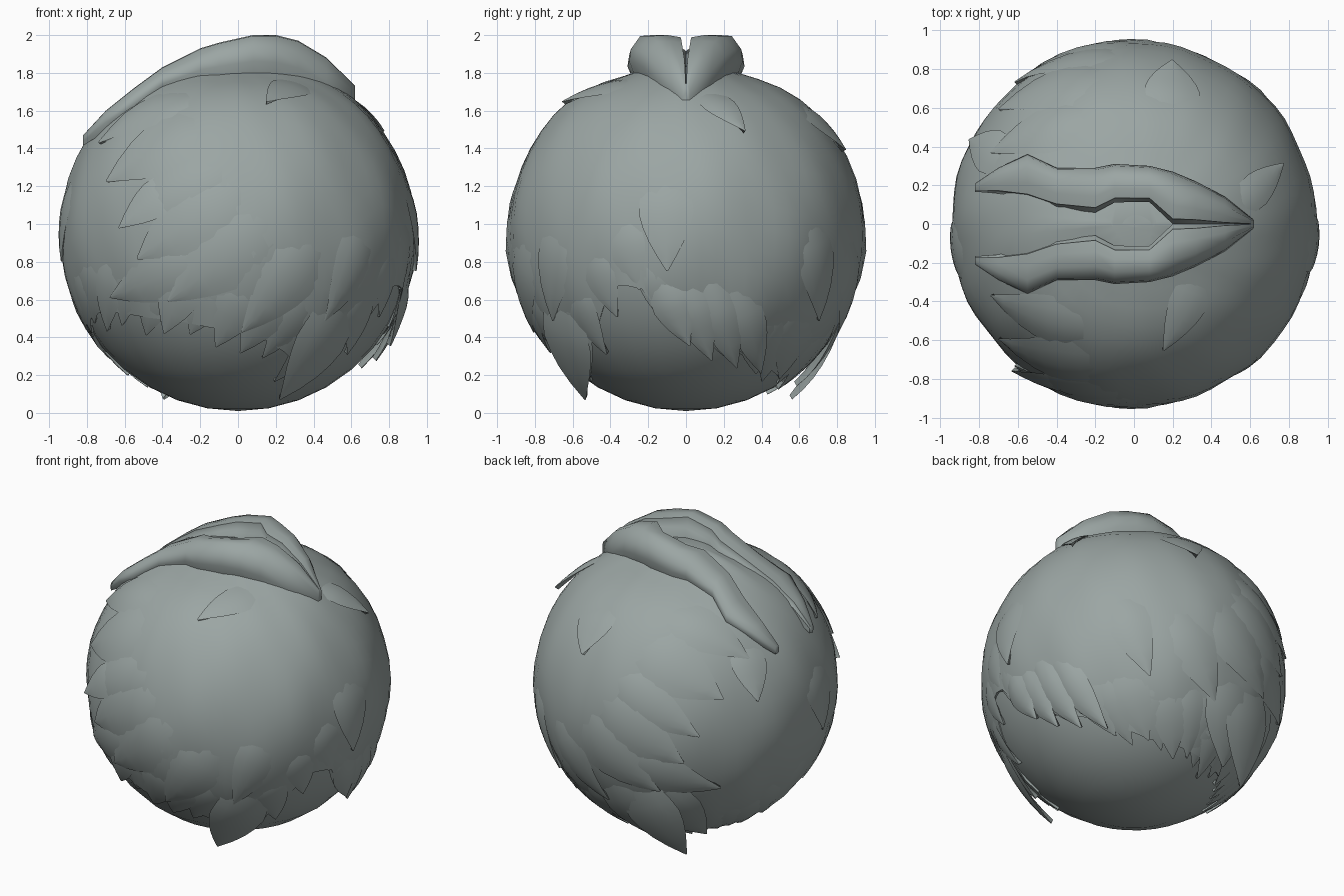
import bpy, bmesh, math, random
from mathutils import Vector

random.seed(4)
if "Cube" in bpy.data.objects:
    bpy.data.objects.remove(bpy.data.objects["Cube"])

CENTRE = Vector((0, 0, 0.945))
R = 0.935

grey = bpy.data.materials.new("grey_green")
grey.use_nodes = True
COLOUR = (0.33, 0.38, 0.37, 1)
grey.diffuse_color = COLOUR
grey.node_tree.nodes["Principled BSDF"].inputs["Base Color"].default_value = COLOUR


def finish(bm, name, angle=50, flatten=True):
    if flatten:  # the crown on both sides of the crest is slightly flattened
        for v in bm.verts:
            v.co.z -= 0.6 * max(0, v.co.z - 1.55) ** 2 * min(1, abs(v.co.y) / 0.3)
    bmesh.ops.recalc_face_normals(bm, faces=bm.faces)
    mesh = bpy.data.meshes.new(name)
    bm.to_mesh(mesh)
    bm.free()
    mesh.materials.append(grey)
    obj = bpy.data.objects.new(name, mesh)
    bpy.context.collection.objects.link(obj)
    bpy.ops.object.select_all(action='DESELECT')
    obj.select_set(True)
    bpy.context.view_layer.objects.active = obj
    bpy.ops.object.shade_smooth_by_angle(angle=math.radians(angle))


def loft(bm, rings):
    rows = [[bm.verts.new(p) for p in ring] for ring in rings]
    for a, b in zip(rows, rows[1:]):
        for i in range(len(a)):
            j = (i + 1) % len(a)
            bm.faces.new((a[i], a[j], b[j], b[i]))
    bm.faces.new(rows[0])
    bm.faces.new(rows[-1])


def add_lock(bm, root, tip, width, height=0.02, lift=0.02, steps=9):
    """Tapered lock of hair lying along the ball from root to tip."""
    a = (Vector(root) - CENTRE).normalized()
    b = (Vector(tip) - CENTRE).normalized()
    side = a.cross(b).normalized()
    rings = []
    for k in range(steps + 1):
        t = k / steps
        n = a.slerp(b, t)
        w = width * max(0.03, (0.55 + 0.9 * t) if t < 0.5 else 1 - (2 * t - 1) ** 1.6)
        r = R - 0.025 + 0.028 * min(1, 2 * t) + lift * t * t
        ring = []
        for s in (-1, -0.55, 0, 0.55, 1):
            up = height * (1 - s * s) * min(1, 2 * t) * (1.15 - t)
            ring.append(CENTRE + (n + side * s * w).normalized() * (r + up))
        ring.append(CENTRE + n * (r - 0.025))
        rings.append(ring)
    loft(bm, rings)


def at(az, z):
    """Point on the ball at an azimuth in degrees and a height."""
    h = math.sqrt(max(0, R * R - (z - CENTRE.z) ** 2))
    return (h * math.cos(math.radians(az)), h * math.sin(math.radians(az)), z)


# Heights of the hair's lower edge around the ball
HEM = [(0, .38), (15, .28), (35, .21), (48, .16), (60, .13), (110, .11), (135, .11), (172, .2),
       (190, .4), (215, .48), (245, .42), (275, .36), (293, .24), (303, .14),
       (315, .3), (325, .4), (334, .6), (344, .61), (353, .42), (360, .38)]


def hem(az):
    az %= 360
    for (a0, z0), (a1, z1) in zip(HEM, HEM[1:]):
        if az <= a1:
            return z0 + (z1 - z0) * (az - a0) / (a1 - a0)


# Bare ball inside
bm = bmesh.new()
bmesh.ops.create_uvsphere(bm, u_segments=32, v_segments=18, radius=R)
bmesh.ops.translate(bm, verts=bm.verts, vec=CENTRE)
finish(bm, "inner_ball")

# Hair cap with a wavy surface and an uneven edge
bm = bmesh.new()
N, M = 72, 18
rings = []
for j in range(1, M + 1):
    t = j / M
    ring = []
    for i in range(N):
        az = 360 * i / N
        edge = math.acos((hem(az) + 0.07 - CENTRE.z) / R)
        th = t * edge
        rad = math.radians(az)
        wave = 0.007 * math.sin(9 * rad + 5 * th) * math.sin(th) + 0.004 * math.sin(17 * rad - 6 * th)
        r = R + 0.009 + wave * t
        ring.append(CENTRE + r * Vector((math.sin(th) * math.cos(rad),
                                         math.sin(th) * math.sin(rad), math.cos(th))))
    rings.append(ring)
rings.append([CENTRE + (p - CENTRE).normalized() * (R - 0.01) for p in rings[-1]])
loft(bm, rings)
finish(bm, "hair_cap", 60)

# Jagged locks along the edge, swept towards the back (-x)
bm = bmesh.new()
for az in range(0, 360, 10):
    sweep = 9 if az < 180 else -9
    if az > 310:
        sweep = 4
    z = hem(az) + random.uniform(-0.03, 0.05)
    add_lock(bm, at(az - sweep, z + 0.5), at(az + sweep, z), random.uniform(.1, .14),
             0.014, random.uniform(0, .025))
# Long tips on both sides and a cluster at the front
add_lock(bm, (.6, -.65, .75), (.22, -.53, .08), .19, .02, .11)
add_lock(bm, (.6, -.65, .65), (.36, -.5, .2), .14, .02, .05)
for x, y, z, lift in ((-.4, .57, .06, .17), (-.24, .62, .1, .08), (-.52, .5, .12, .06)):
    add_lock(bm, (x + .25, .85, .75), (x, y, z), .2, .02, lift)
for x, y, z in ((.8, .02, .36), (.75, .14, .26), (.68, .28, .21), (.58, .42, .17)):
    add_lock(bm, (.9, y - .2, .8), (x, y, z), .11, .035, .06)
finish(bm, "edge_locks")

# Overlapping layers of swept side locks: root x, root z, tip x, tip z, width
SIDE = [(.1, 1.55, -.68, 1.22, .22), (.2, 1.4, -.6, 1.0, .17), (.25, 1.3, -.52, .82, .22),
        (.4, 1.2, -.36, .6, .22), (.5, 1.1, .02, .44, .18), (.1, .95, -.66, .62, .17),
        (.7, 1.2, .45, .5, .15), (0, 1.7, -.72, 1.42, .17)]
bm = bmesh.new()
for sign in (-1, 1):
    for x0, z0, x1, z1, w in SIDE:
        y0 = math.sqrt(max(.02, R * R - x0 * x0 - (z0 - CENTRE.z) ** 2))
        y1 = math.sqrt(max(.02, R * R - x1 * x1 - (z1 - CENTRE.z) ** 2))
        add_lock(bm, (x0, sign * y0, z0), (x1, sign * y1, z1), w, .025, .02)
finish(bm, "side_locks")

# Loose pointed locks on the shoulders, front and back: root, tip, width, lift
LOOSE = [((.45, .02, 1.75), (.74, .3, 1.47), .1, .06), ((.4, -.1, 1.78), (.15, -.65, 1.65), .12, .04),
         ((.2, .5, 1.72), (.2, .86, 1.4), .16, .04), ((-.6, .3, 1.6), (-.88, .45, 1.2), .13, .05),
         ((-.2, -.85, 1.3), (-.64, -.77, .98), .12, .05), ((.8, -.1, 1.4), (.95, -.1, .75), .16, .03),
         ((-.8, -.1, 1.4), (-.94, -.15, .8), .17, .02)]
bm = bmesh.new()
for root, tip, width, lift in LOOSE:
    add_lock(bm, root, tip, width, .015, lift)
finish(bm, "loose_locks")

# Two-sided crest: x, inner y, outer y, top z, thickness
CREST = [(-.82, .17, .21, 1.47, .05), (-.7, .17, .29, 1.6, .1), (-.55, .15, .36, 1.72, .14),
         (-.4, .1, .29, 1.83, .15), (-.2, .08, .29, 1.93, .19), (-.1, .13, .31, 1.96, .21),
         (.08, .13, .3, 2.0, .23), (.2, .022, .27, 2.0, .24), (.32, .018, .22, 1.97, .24),
         (.47, .005, .14, 1.88, .22), (.62, 0, .02, 1.73, .1)]
SECTION = [(-.1, 0), (-.1, .65), (0, .72), (.02, .95), (.3, 1), (.66, .98), (.95, .68), (1, .4), (.75, -.1)]
for sign, name in ((-1, "right_crest"), (1, "left_crest")):
    bm = bmesh.new()
    loft(bm, [[(x, sign * max(0, y0 + u * (y1 - y0)), top - thick * (1 - v)) for u, v in SECTION]
              for x, y0, y1, top, thick in CREST])
    finish(bm, name, 60, False)
